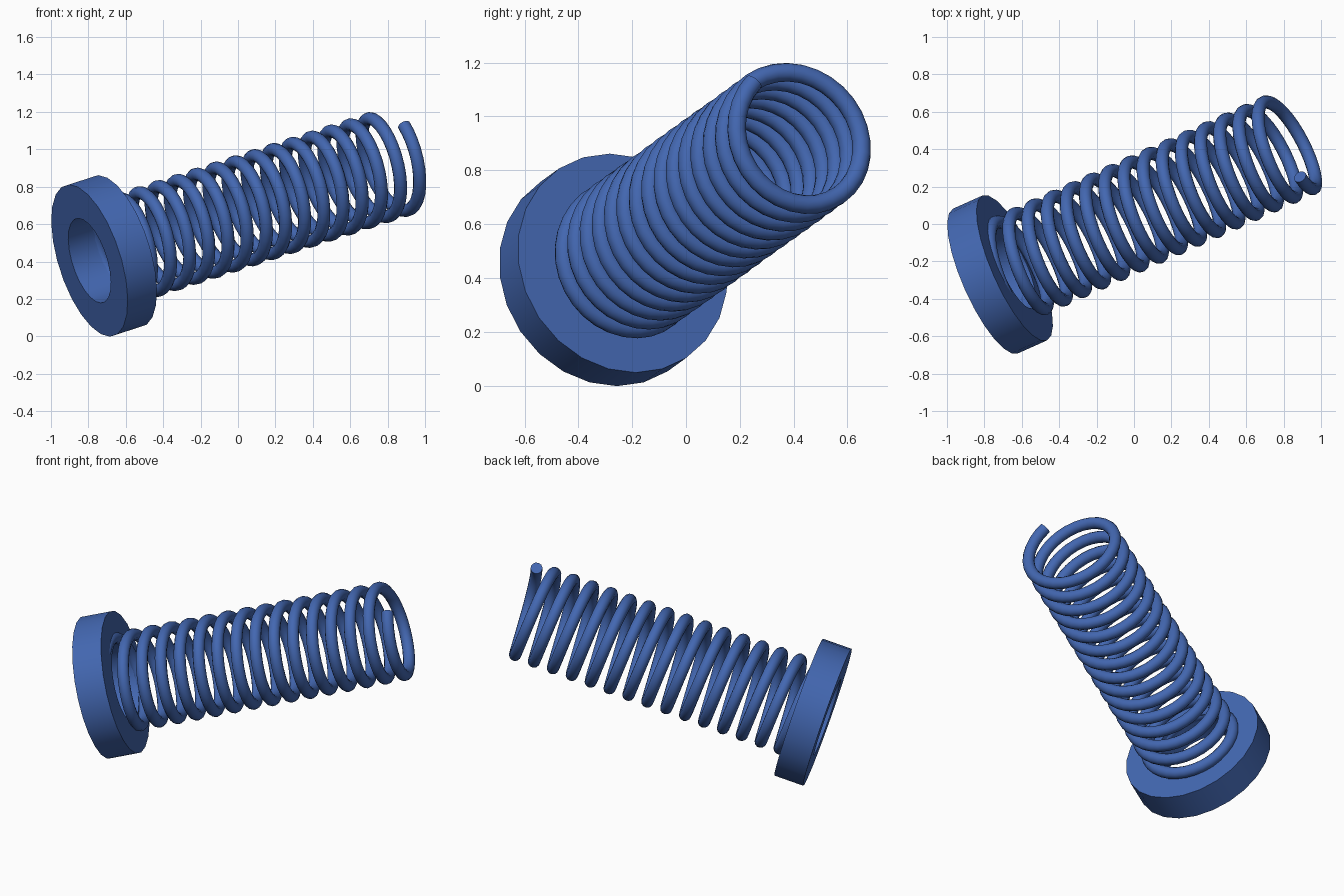
import bpy, bmesh, math
from mathutils import Vector, Matrix

if "Cube" in bpy.data.objects:
    bpy.data.objects.remove(bpy.data.objects["Cube"])

# Shared axis of the spring and collar
AXIS = Vector((1.0, 0.447, 0.322)).normalized()
ORIGIN = Vector((-0.716, -0.27, 0.43))
U = (Vector((0, 0, 1)) - AXIS * AXIS.z).normalized()
V = AXIS.cross(U)
FRAME = Matrix((U, V, AXIS)).transposed().to_4x4()
FRAME.translation = ORIGIN

blue = bpy.data.materials.new("blue")
blue.diffuse_color = (0.056, 0.136, 0.44, 1)
blue.use_nodes = True
blue.node_tree.nodes["Principled BSDF"].inputs["Base Color"].default_value = blue.diffuse_color


def finish(obj):
    obj.matrix_world = FRAME
    obj.data.materials.clear()
    obj.data.materials.append(blue)
    bpy.ops.object.select_all(action='DESELECT')
    obj.select_set(True)
    bpy.context.view_layer.objects.active = obj
    bpy.ops.object.shade_smooth_by_angle(angle=math.radians(35))


# Collar: a rectangular section swept around the axis
SIDES, OUTER, INNER, HALF = 24, 0.424, 0.236, 0.089
bm = bmesh.new()
section = [(OUTER, -HALF), (OUTER, HALF), (INNER, HALF), (INNER, -HALF)]
rings = []
for i in range(SIDES):
    t = math.tau * i / SIDES
    rings.append([bm.verts.new((r * math.cos(t), r * math.sin(t), z)) for r, z in section])
for i in range(SIDES):
    a, b = rings[i], rings[(i + 1) % SIDES]
    for j in range(4):
        k = (j + 1) % 4
        bm.faces.new((a[j], b[j], b[k], a[k]))
bmesh.ops.recalc_face_normals(bm, faces=bm.faces)
mesh = bpy.data.meshes.new("collar")
bm.to_mesh(mesh)
bm.free()
collar = bpy.data.objects.new("collar", mesh)
bpy.context.collection.objects.link(collar)
finish(collar)

# Coil spring: left-handed helix with a round wire section
RADIUS, WIRE, PITCH = 0.265, 0.035, 0.117
START, END, END_ANGLE = 0.02, 1.806, math.radians(42)
STEPS = 32
count = int((END - START) / PITCH * STEPS)
curve = bpy.data.curves.new("coil_spring", 'CURVE')
curve.dimensions = '3D'
curve.bevel_depth = WIRE
curve.bevel_resolution = 4
curve.use_fill_caps = True
spline = curve.splines.new('POLY')
spline.points.add(count)
for i, p in enumerate(spline.points):
    s = START + (END - START) * i / count
    t = END_ANGLE + math.tau * (END - s) / PITCH
    p.co = (RADIUS * math.cos(t), RADIUS * math.sin(t), s, 1)
spring = bpy.data.objects.new("coil_spring", curve)
bpy.context.collection.objects.link(spring)
bpy.ops.object.select_all(action='DESELECT')
spring.select_set(True)
bpy.context.view_layer.objects.active = spring
bpy.ops.object.convert(target='MESH')
finish(bpy.context.view_layer.objects.active)
